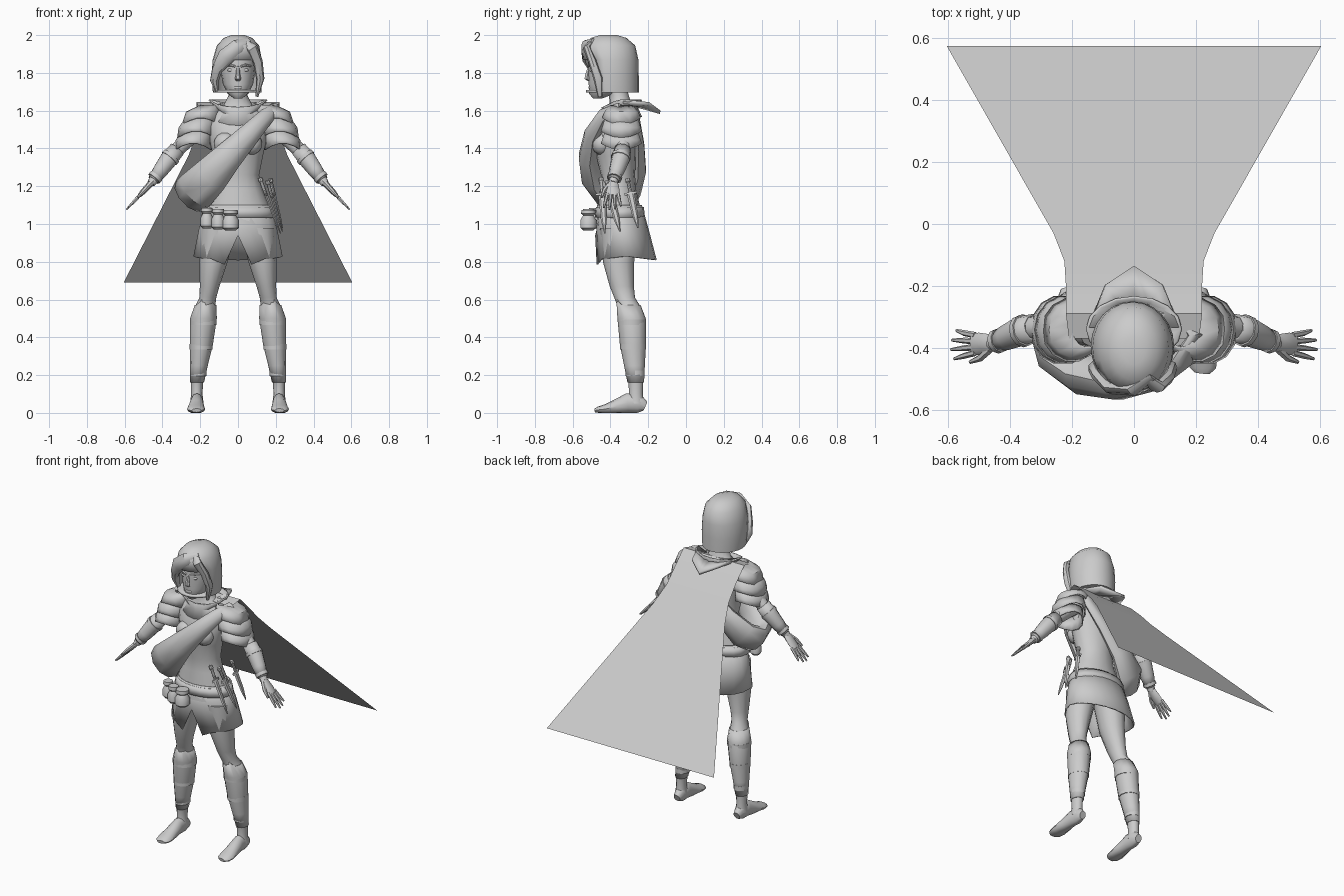
import bpy, bmesh
from math import sin, cos, pi, radians
from mathutils import Vector as V

X, Y, Z = V((1, 0, 0)), V((0, 1, 0)), V((0, 0, 1))


def mesh(name, verts, faces, solid=0, angle=40):
    me = bpy.data.meshes.new(name)
    bm = bmesh.new()
    vs = [bm.verts.new(v) for v in verts]
    for f in faces:
        bm.faces.new([vs[i] for i in f])
    bmesh.ops.recalc_face_normals(bm, faces=bm.faces)
    bm.to_mesh(me)
    bm.free()
    me.shade_smooth()
    me.set_sharp_from_angle(angle=radians(angle))
    ob = bpy.data.objects.new(name, me)
    bpy.context.collection.objects.link(ob)
    if solid:
        m = ob.modifiers.new("thickness", 'SOLIDIFY')
        m.thickness, m.offset = solid, -1
    return ob


def tube(name, pts, sides=12, ref=None, s=1, closed=False, caps=True, solid=0,
         tweak=None, skip=None):
    """Loft ellipses (x, y, z, ra, rb). No ref: rings stay horizontal."""
    c = [V((p[0] * s, p[1], p[2])) for p in pts]
    n, verts, faces = len(pts), [], []
    for i, p in enumerate(pts):
        if ref is None:
            u, v = X, Y
        else:
            a = c[i - 1] if i or closed else c[0]
            b = c[(i + 1) % n] if i < n - 1 or closed else c[i]
            t = (b - a).normalized()
            u = (ref - t * ref.dot(t)).normalized()
            v = t.cross(u)
        for k in range(sides):
            w = 2 * pi * k / sides
            q = c[i] + u * cos(w) * p[3] + v * sin(w) * p[-1]
            verts.append(tweak(q, i, k) if tweak else q)
    for i in range(n if closed else n - 1):
        for k in range(sides):
            if skip and skip(i, k):
                continue
            j, l = (i + 1) % n, (k + 1) % sides
            faces.append([i * sides + k, i * sides + l, j * sides + l, j * sides + k])
    if caps and not closed:
        faces += [list(range(sides)), list(range((n - 1) * sides, n * sides))]
    return mesh(name, verts, faces, solid)


def blob(name, c, r):
    bm = bmesh.new()
    bmesh.ops.create_uvsphere(bm, u_segments=12, v_segments=8, radius=1)
    vs = [V((v.co.x * r[0] + c[0], v.co.y * r[1] + c[1], v.co.z * r[2] + c[2])) for v in bm.verts]
    fs = [[v.index for v in f.verts] for f in bm.faces]
    bm.free()
    return mesh(name, vs, fs)


# torso and neck
tube("torso", [(0, -.355, 1.0, .18, .12), (0, -.355, 1.1, .165, .11), (0, -.36, 1.18, .13, .096),
               (0, -.36, 1.26, .112, .09), (0, -.37, 1.36, .132, .105), (0, -.37, 1.44, .15, .112),
               (0, -.355, 1.52, .165, .1), (0, -.345, 1.58, .15, .08), (0, -.345, 1.63, .075, .06),
               (0, -.355, 1.68, .05, .052), (0, -.375, 1.76, .048, .052)], 16)

# head and face
tube("head", [(0, -.468, 1.665, .022, .025), (0, -.445, 1.69, .055, .068), (0, -.42, 1.74, .08, .095),
              (0, -.41, 1.8, .09, .108), (0, -.405, 1.87, .095, .115), (0, -.4, 1.93, .085, .11),
              (0, -.4, 1.97, .05, .06)], 16)
tube("nose", [(0, -.51, 1.84, .007, .008), (0, -.522, 1.79, .012, .014),
              (0, -.525, 1.768, .017, .014), (0, -.512, 1.757, .01, .008)], 6)
blob("lips", (0, -.506, 1.722, ), (.024, .011, .01))
for s in (-1, 1):
    blob("eye", (s * .037, -.502, 1.815), (.02, .009, .009))
    tube("brow", [(.015, -.517, 1.834, .006), (.04, -.511, 1.842, .007), (.068, -.485, 1.836, .005)], 6, Z, s)

# bobbed hair: open in front of the face, with two swept locks
tube("hair", [(0, -.41, 2.0, .035, .045), (0, -.41, 1.985, .075, .095), (0, -.405, 1.945, .112, .136),
              (-.004, -.4, 1.87, .13, .148), (-.005, -.395, 1.78, .135, .145), (-.005, -.39, 1.695, .128, .14)],
     24, solid=.014, skip=lambda i, k: i > 2 and 14 <= k <= 21)
mesh("hair_crown", [(.035 * cos(k * pi / 12), -.41 + .045 * sin(k * pi / 12), 2.0) for k in range(24)],
     [list(range(24))])
tube("fringe_lock_a", [(.06, -.49, 1.965, .02, .015), (0, -.535, 1.94, .04, .02), (-.065, -.53, 1.885, .045, .022),
                       (-.11, -.49, 1.82, .03, .024), (-.125, -.465, 1.76, .024, .025), (-.11, -.455, 1.7, .008, .012)], 8, V((-.6, 0, .8)))
tube("fringe_lock_b", [(.035, -.5, 1.965, .02, .015), (.075, -.525, 1.93, .03, .02), (.105, -.495, 1.86, .026, .022),
                       (.118, -.465, 1.77, .022, .025), (.1, -.455, 1.675, .008, .012)], 8, X)

# legs, feet, greaves, straps, arms, hands and shoulder plates
calf = [(.172, -.305, .57, .052, .06), (.183, -.288, .5, .066, .07), (.194, -.281, .36, .056, .064),
        (.207, -.273, .25, .042, .05), (.217, -.266, .16, .032, .039)]
for s in (-1, 1):
    tube("leg", [(.105, -.355, .98, .095, .1), (.13, -.357, .8, .075, .083), (.15, -.34, .67, .052, .064),
                 (.16, -.325, .61, .045, .055)] + calf + [(.218, -.265, .1, .03, .036), (.218, -.265, .05, .036, .044)], 12, s=s)
    tube("greave", [(x, y, z, a + .005, b + .005) for x, y, z, a, b in calf], 12, s=s, caps=False, solid=.006,
         tweak=lambda q, i, k: q + Z * (.05 if k == 9 else .02 if k in (8, 10) else 0) if i == 0 else q)
    for z, x, y, a, b in ((.48, .184, -.287, .071, .074), (.35, .195, -.28, .061, .069), (.21, .211, -.269, .043, .05)):
        tube("greave_strap", [(x, y, z - .014, a, b), (x, y, z + .014, a, b)], 12, s=s)

    def ground(q, i, k):
        return V((q.x, q.y, max(q.z, 0)))
    tube("foot", [(.216, -.215, .035, .022, .025), (.217, -.25, .05, .034, .052), (.218, -.31, .052, .034, .052),
                  (.22, -.37, .033, .042, .038), (.222, -.43, .02, .048, .024), (.222, -.465, .016, .043, .017),
                  (.22, -.482, .013, .025, .01)], 12, X, s, tweak=ground)

    tube("arm", [(.14, -.34, 1.565, .055), (.235, -.335, 1.48, .047), (.325, -.335, 1.39, .039),
                 (.37, -.348, 1.335, .041), (.46, -.388, 1.215, .023)], 10, Y, s)
    tube("bracer", [(.322, -.335, 1.396, .045), (.365, -.346, 1.345, .049), (.41, -.366, 1.283, .042),
                    (.448, -.384, 1.232, .031)], 10, Y, s, caps=False, solid=.006)
    for x, y, z, r in ((.352, -.343, 1.36, .053), (.432, -.376, 1.254, .04)):
        tube("bracer_strap", [(x, y, z, r), (x + .012, y - .004, z - .014, r)], 10, Y, s)

    # hand: wrist W, running along D
    W, D = V((.455, -.387, 1.222)), V((.68, -.03, -.73))

    def at(d, y, r, r2=None):
        p = W + D * d
        return (p.x, p.y + y, p.z, r, r2 or r)
    tube("palm", [at(-.01, 0, .022, .018), at(.03, 0, .033, .016), at(.07, .002, .036, .015),
                  at(.1, .002, .033, .01)], 8, Y, s)
    for j, ln in enumerate((.185, .2, .195, .175)):
        y = -.027 + j * .019
        tube("finger", [at(.085, y, .0105), at(.14, y * 1.3, .0095), at(ln, y * 1.6, .005)], 6, Y, s)
    tube("thumb", [at(.015, -.018, .013), at(.06, -.044, .012), at(.11, -.056, .006)], 6, Y, s)

    for rings in ([(.15, .05, .06, 1.63), (.185, .09, .092, 1.595), (.2, .098, .105, 1.545)],
                  [(.2, .08, .09, 1.56), (.218, .097, .105, 1.51), (.222, .1, .112, 1.475)],
                  [(.218, .08, .09, 1.49), (.235, .095, .105, 1.445), (.238, .098, .112, 1.41)]):
        # lower rim slopes up towards front and back corners of each plate
        tube("shoulder_plate", [(x, -.342, z, a, b) for x, a, b, z in rings], 14, s=s, caps=False, solid=.008,
             tweak=lambda q, i, k: q + Z * .018 * cos(pi * 4 * k / 14) * -(i == 2))
    blob("bust", (s * .066, -.445, 1.425), (.062, .055, .06))

# skirt with a slit at the front, and belt
tube("skirt", [(0, -.352, 1.1, .172, .118), (0, -.335, .97, .208, .138), (0, -.318, .8, .236, .163)], 20,
     caps=False, solid=.008,
     tweak=lambda q, i, k: q if i < 2 else q + Z * (.14 if k == 15 else -.015 if k in (14, 16) else .03 - .02 * abs(sin(pi * k / 10))))
tube("belt", [(0, -.35, 1.035, .196, .133), (0, -.35, 1.09, .182, .127)], 20, caps=False, solid=.012)

# belt pouches
for x, y, z, r in ((-.165, -.485, 1.03, .034), (-.105, -.515, 1.025, .036), (-.04, -.517, 1.02, .045)):
    tube("pouch", [(x, y, z - .055, r * .6), (x, y, z - .04, r), (x, y, z, r), (x, y, z + .025, r * .65),
                   (x, y, z + .035, r * .9), (x, y, z + .055, r * .85)], 10)

# daggers on the hip
for a, b in (((.115, -.45, 1.245), (.225, -.43, .95)), ((.155, -.42, 1.23), (.235, -.35, .96)),
             ((.17, -.31, 1.24), (.235, -.255, .98))):
    a, b = V(a), V(b)

    def on(f, r1, r2):
        return (*a.lerp(b, f), r1, r2)
    tube("dagger_handle", [on(0, .012, .012), on(.06, .014, .014), on(.08, .009, .009), on(.3, .009, .009)], 8, Y)
    tube("dagger_guard", [on(.28, .034, .01), on(.32, .034, .01)], 6, Y)
    tube("dagger_sheath", [on(.32, .02, .01), on(.75, .016, .008), on(1, .003, .003)], 6, Y)

# sling bag: one closed loop, thin over the shoulder and full at the hip
tube("sling_bag", [(.2, -.36, 1.615, .032, .02), (.155, -.44, 1.575, .042, .03), (.06, -.495, 1.475, .058, .045),
                   (-.05, -.51, 1.36, .078, .06), (-.15, -.485, 1.25, .1, .072), (-.225, -.43, 1.175, .11, .07),
                   (-.25, -.355, 1.15, .11, .058), (-.21, -.29, 1.19, .1, .058), (-.11, -.255, 1.29, .075, .045),
                   (.02, -.25, 1.42, .05, .03), (.14, -.265, 1.56, .036, .02)], 10, V((-.7, 0, .71)), closed=True)

# flared collar, dipping at the front
tube("collar", [(0, -.345, 1.565, .135, .105), (0, -.345, 1.61, .1, .085), (0, -.34, 1.66, .15, .1)], 16,
     caps=False, solid=.008, tweak=lambda q, i, k: q - Z * max(0, -.36 - q.y) * .5)

# folded hood behind the neck
outer = [(-.145, -.335, 1.66), (-.09, -.195, 1.645), (0, -.135, 1.6), (.09, -.195, 1.645), (.145, -.335, 1.66)]
inner = [(x * .55, y * .5 - .165, 1.635) for x, y, z in outer]
mesh("hood", outer + inner, [[i, i + 1, i + 6, i + 5] for i in range(4)], .018)

# cape: a flat sheet streaming backwards
rows = [(.21, -.37, 1.625), (.22, -.29, 1.645), (.22, -.2, 1.557), (.225, -.12, 1.467), (.26, -.03, 1.367), (.605, .575, .69)]
mesh("cape", [(s * w, y, z) for w, y, z in rows for s in (-1, 1)],
     [[2 * i, 2 * i + 1, 2 * i + 3, 2 * i + 2] for i in range(5)])
